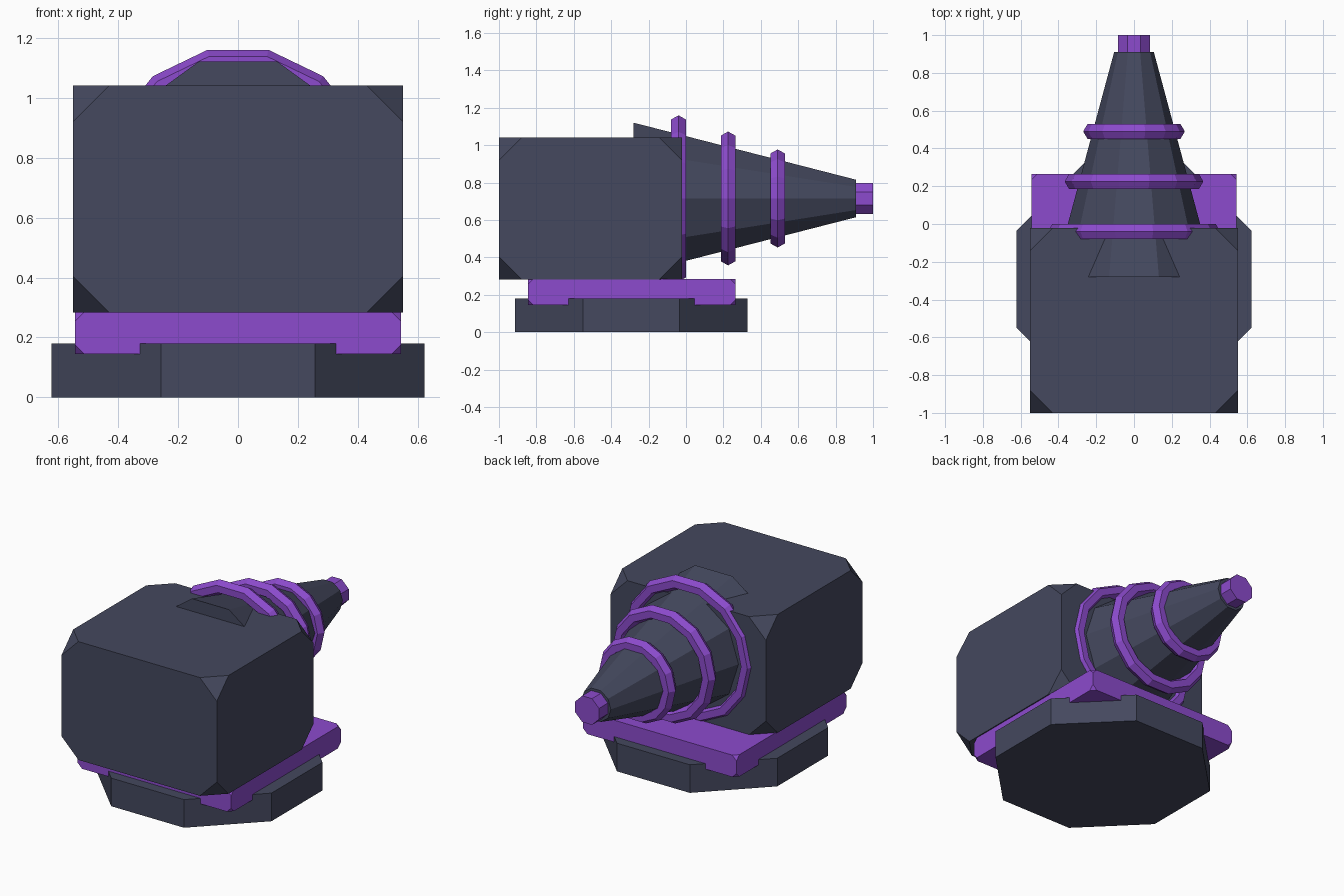
import bpy
import bmesh
from math import cos, sin, pi
from mathutils import Matrix, Vector

cube = bpy.data.objects.get("Cube")
if cube:
    bpy.data.objects.remove(cube, do_unlink=True)


def make_material(name, colour):
    mat = bpy.data.materials.new(name)
    mat.use_nodes = True
    mat.diffuse_color = colour
    mat.node_tree.nodes["Principled BSDF"].inputs["Base Color"].default_value = colour
    return mat


SLATE = make_material("dark slate", (0.058, 0.065, 0.112, 1))
PURPLE = make_material("bright purple", (0.262, 0.07, 0.61, 1))
AXIS_Z = 0.715
ALONG_Y = Matrix.Rotation(-pi / 2, 4, "X")


def finish(bm, name, mat):
    bmesh.ops.recalc_face_normals(bm, faces=bm.faces)
    mesh = bpy.data.meshes.new(name)
    bm.to_mesh(mesh)
    bm.free()
    mesh.materials.append(mat)
    obj = bpy.data.objects.new(name, mesh)
    bpy.context.collection.objects.link(obj)
    return obj


def corner_cut_box(name, low, high, cut, mat):
    """Box with its eight corners sliced off."""
    low, high = Vector(low), Vector(high)
    bm = bmesh.new()
    bmesh.ops.create_cube(bm, size=1)
    bmesh.ops.scale(bm, vec=high - low, verts=bm.verts)
    bmesh.ops.translate(bm, vec=(low + high) / 2, verts=bm.verts)
    bmesh.ops.bevel(bm, geom=bm.verts[:], offset=cut, segments=1,
                    affect="VERTICES", profile=0.5)
    return finish(bm, name, mat)


def frustum(name, sides, apothem1, apothem2, length, place, mat):
    """Tapered prism along its local z, with a flat side facing local y."""
    bm = bmesh.new()
    loops = []
    for apothem, z in ((apothem1, 0), (apothem2, length)):
        r = apothem / cos(pi / sides)
        angles = [pi / 2 + (k + 0.5) * 2 * pi / sides for k in range(sides)]
        loops.append([bm.verts.new(place @ Vector((r * cos(a), r * sin(a), z)))
                      for a in angles])
    bottom, top = loops
    bm.faces.new(bottom)
    bm.faces.new(top)
    for k in range(sides):
        n = (k + 1) % sides
        bm.faces.new((bottom[k], bottom[n], top[n], top[k]))
    return finish(bm, name, mat)


def ring(name, y, radius, tube=0.045, sides=14, tube_sides=6):
    """Faceted ring around the barrel axis."""
    bm = bmesh.new()
    grid = []
    for i in range(sides):
        a = 2 * pi * i / sides
        row = []
        for j in range(tube_sides):
            b = 2 * pi * j / tube_sides
            r = radius + tube * cos(b)
            row.append(bm.verts.new((r * cos(a), y + tube * sin(b),
                                     AXIS_Z + r * sin(a))))
        grid.append(row)
    for i in range(sides):
        here, after = grid[i], grid[(i + 1) % sides]
        for j in range(tube_sides):
            n = (j + 1) % tube_sides
            bm.faces.new((here[j], here[n], after[n], after[j]))
    return finish(bm, name, PURPLE)


# Octagonal foot and turntable plate
frustum("base", 8, 0.622, 0.622, 0.18, Matrix.Translation((0, -0.292, 0)), SLATE)
corner_cut_box("turntable_plate", (-0.543, -0.845, 0.145),
               (0.543, 0.265, 0.285), 0.03, PURPLE)

# Main housing
corner_cut_box("housing", (-0.55, -1, 0.283), (0.55, -0.022, 1.04), 0.12, SLATE)

# Tapered barrel and its tip
frustum("barrel", 10, 0.405, 0.1, 1.19,
        Matrix.Translation((0, -0.28, AXIS_Z)) @ ALONG_Y, SLATE)
frustum("barrel_tip", 8, 0.084, 0.084, 0.1,
        Matrix.Translation((0, 0.9, AXIS_Z)) @ ALONG_Y, PURPLE)

# Coil rings
for label, y, radius in (("rear", -0.04, 0.411), ("middle", 0.225, 0.322),
                         ("front", 0.49, 0.224)):
    ring(label + "_coil_ring", y, radius)
